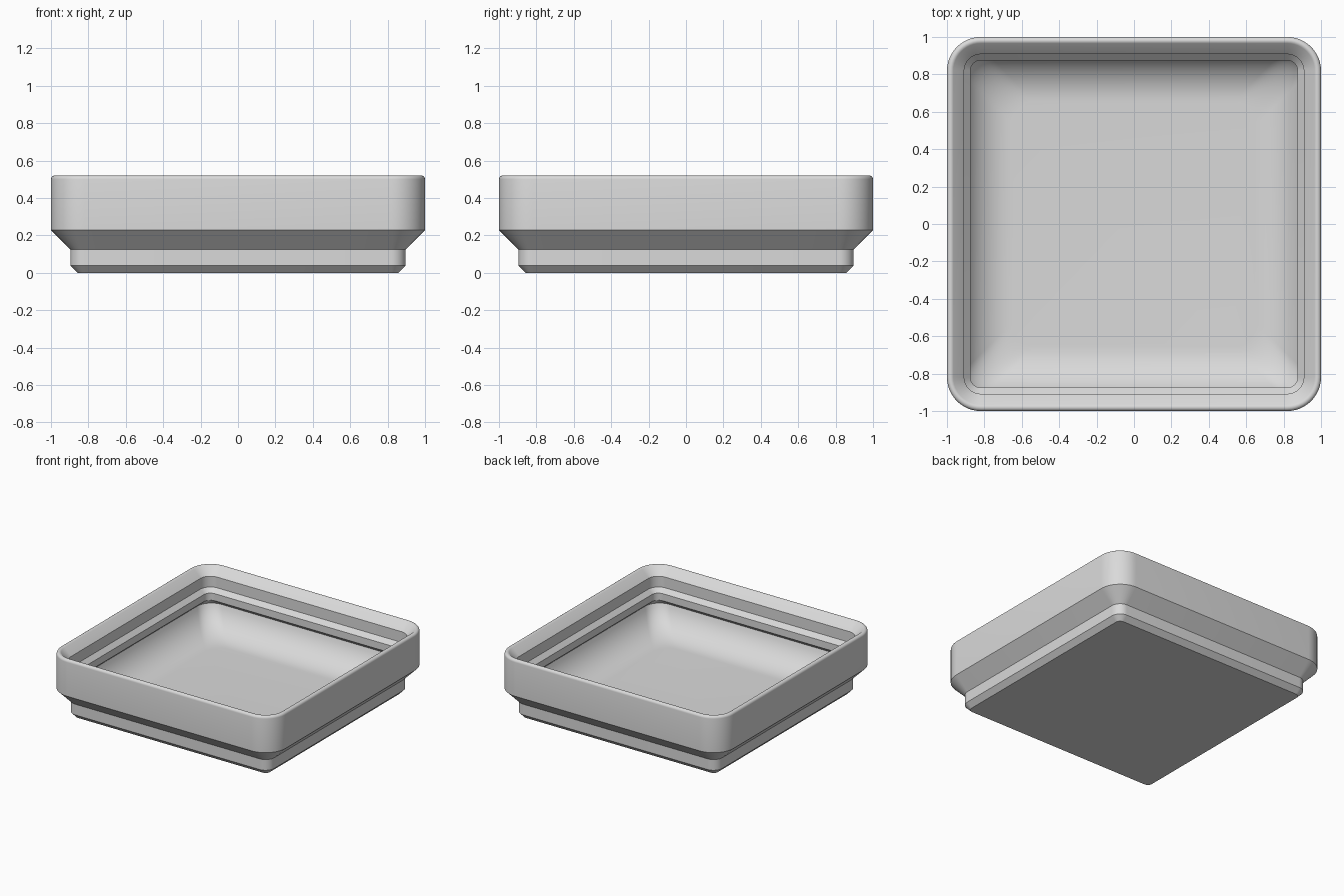
import bpy, bmesh, math

if "Cube" in bpy.data.objects:
    bpy.data.objects.remove(bpy.data.objects["Cube"])

CORNER_STEPS = 12


def ring(bm, half, z, radius):
    """Rounded-square loop of vertices at height z."""
    verts = []
    c = half - radius
    for q, (sx, sy) in enumerate([(1, 1), (-1, 1), (-1, -1), (1, -1)]):
        for i in range(CORNER_STEPS + 1):
            a = math.pi / 2 * (q + i / CORNER_STEPS)
            verts.append(bm.verts.new((sx * c + radius * math.cos(a),
                                       sy * c + radius * math.sin(a), z)))
    return verts


# Profile from the underside, up the outside, over the lip and into the bowl
# (half width, height, corner radius)
profile = [
    (0.858, 0.0, 0.039),
    (0.896, 0.039, 0.077),
    (0.896, 0.125, 0.077),
    (1.0, 0.229, 0.181),
]

# Rounded crest of the rim, blending into the 45 degree inner lip
r = 0.02
crest_z = 0.5205 - r
for i in range(7):
    a = math.radians(135 * i / 6)
    half = 1 - r + r * math.cos(a)
    profile.append((half, crest_z + r * math.sin(a), half - 0.819))

# Stepped inner lip
profile += [
    (0.908, 0.457, 0.089),
    (0.908, 0.371, 0.089),
    (0.875, 0.337, 0.056),
    (0.875, 0.28, 0.056),
]

# Wide cove down to the floor, meeting the sloped underside of the lip
wall, cove, floor_z = 0.92, 0.265, 0.05
start = math.acos((0.911 - wall + cove) / cove)
for i in range(13):
    a = start + (math.pi / 2 - start) * i / 12
    profile.append((wall - cove + cove * math.cos(a),
                    floor_z + cove - cove * math.sin(a), 0.125))

bm = bmesh.new()
rings = [ring(bm, *p) for p in profile]
n = len(rings[0])
for lower, upper in zip(rings, rings[1:]):
    for i in range(n):
        j = (i + 1) % n
        bm.faces.new((lower[i], lower[j], upper[j], upper[i]))
bm.faces.new(list(reversed(rings[0])))   # underside
bm.faces.new(rings[-1])                  # bowl floor
bmesh.ops.recalc_face_normals(bm, faces=bm.faces[:])

mesh = bpy.data.meshes.new("square_tray")
bm.to_mesh(mesh)
bm.free()
tray = bpy.data.objects.new("square_tray", mesh)
bpy.context.collection.objects.link(tray)

grey = bpy.data.materials.new("light_grey")
grey.diffuse_color = (0.7, 0.7, 0.7, 1)
grey.use_nodes = True
grey.node_tree.nodes["Principled BSDF"].inputs["Base Color"].default_value = grey.diffuse_color
mesh.materials.append(grey)

# Smooth corners and coves, crisp steps
bpy.context.view_layer.objects.active = tray
tray.select_set(True)
bpy.ops.object.shade_smooth_by_angle(angle=math.radians(30))
